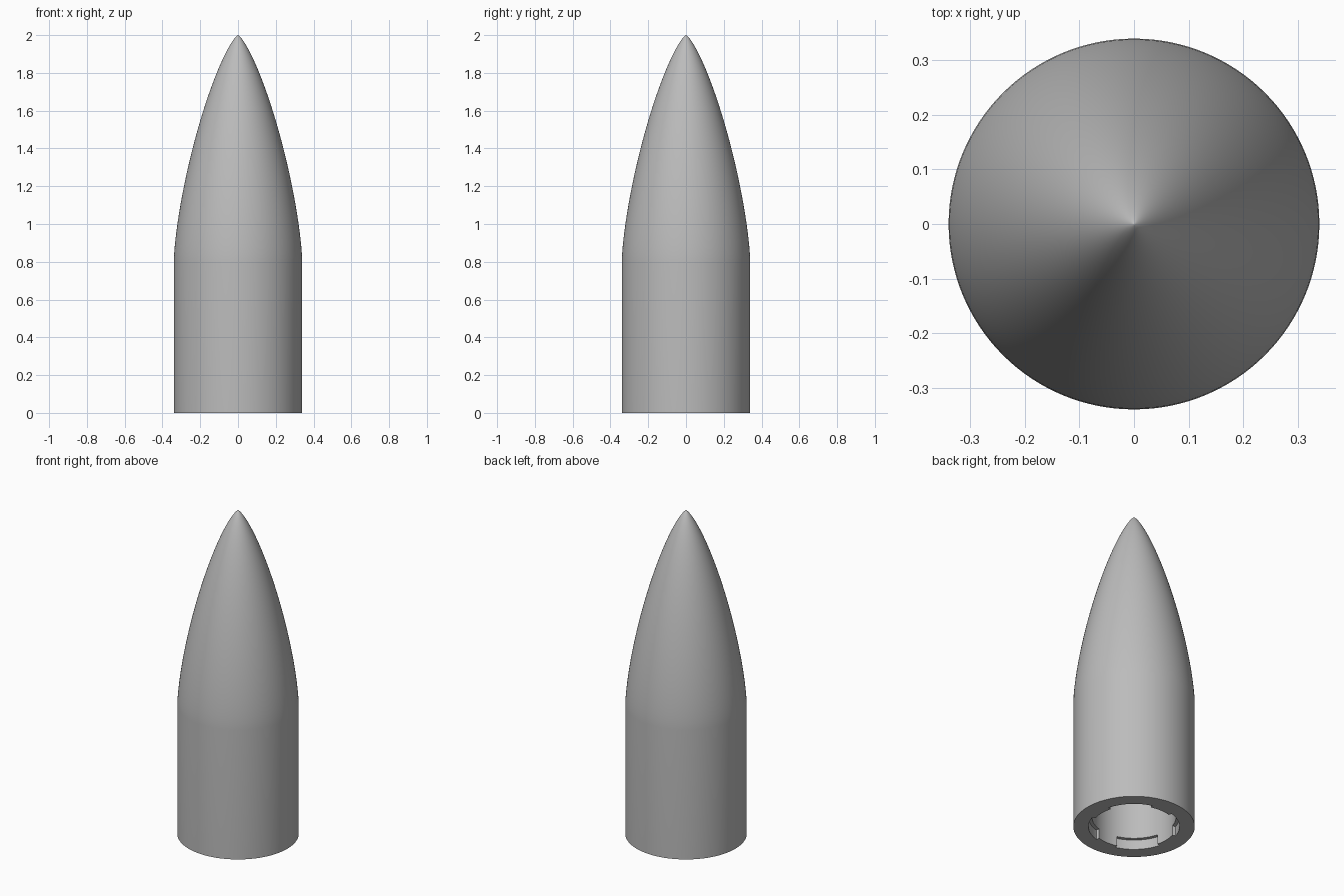
import bpy, bmesh, math

cube = bpy.data.objects.get("Cube")
if cube:
    bpy.data.objects.remove(cube, do_unlink=True)

RADIUS, BODY, TOTAL = 0.34, 0.8, 2.0
BORE, SOCKET, LEDGE = 0.235, 0.255, 0.06
SEGMENTS, RINGS = 128, 48

grey = bpy.data.materials.new("plain_grey")
grey.use_nodes = True
colour = (0.5, 0.5, 0.5, 1)
grey.diffuse_color = colour
grey.node_tree.nodes["Principled BSDF"].inputs["Base Color"].default_value = colour


def finish(bm, name):
    bmesh.ops.recalc_face_normals(bm, faces=bm.faces)
    mesh = bpy.data.meshes.new(name)
    bm.to_mesh(mesh)
    bm.free()
    obj = bpy.data.objects.new(name, mesh)
    bpy.context.collection.objects.link(obj)
    mesh.materials.append(grey)
    bpy.ops.object.select_all(action='DESELECT')
    obj.select_set(True)
    bpy.context.view_layer.objects.active = obj
    return obj


def lathe(profile, name):
    """Spin (radius, height) points around the vertical axis."""
    bm = bmesh.new()
    verts = [bm.verts.new((r, 0, z)) for r, z in profile]
    edges = [bm.edges.new(pair) for pair in zip(verts, verts[1:])]
    bmesh.ops.spin(bm, geom=verts + edges, cent=(0, 0, 0), axis=(0, 0, 1),
                   angle=math.tau, steps=SEGMENTS, use_duplicate=False)
    bmesh.ops.remove_doubles(bm, verts=bm.verts, dist=0.00001)
    return finish(bm, name)


def nose_radius(z):
    """Slender rounded nose curve, tangent to the body."""
    t = math.acos(max(-1, min(1, 1 - 2 * (TOTAL - z) / (TOTAL - BODY))))
    return RADIUS * math.sqrt(max(0, t - math.sin(2 * t) / 2) / math.pi)


# Outer shell and socketed bore in one closed profile
nose = []
for i in range(RINGS + 1):
    z = BODY + (TOTAL - BODY) * math.sin(math.pi / 2 * i / RINGS)
    nose.append((nose_radius(z), z))
shell = lathe([(0, BODY), (BORE, BODY), (BORE, LEDGE), (SOCKET, LEDGE),
               (SOCKET, 0), (RADIUS, 0)] + nose, "nose_cone_shell")
bpy.ops.object.shade_smooth_by_angle(angle=math.radians(30))

# Four curved locking tabs inside the mouth
STEPS, HALF = 10, math.radians(16)
for k, side in enumerate(("left", "back", "right", "front")):
    bm = bmesh.new()
    angles = [k * math.pi / 2 - HALF + 2 * HALF * i / STEPS for i in range(STEPS + 1)]
    outline = [(BORE, a) for a in angles] + [(SOCKET + 0.005, a) for a in reversed(angles)]
    base = bm.faces.new([bm.verts.new((r * math.cos(a), r * math.sin(a), 0)) for r, a in outline])
    top = bmesh.ops.extrude_face_region(bm, geom=[base])["geom"]
    bmesh.ops.translate(bm, vec=(0, 0, LEDGE),
                        verts=[v for v in top if isinstance(v, bmesh.types.BMVert)])
    finish(bm, "locking_tab_" + side)
    bpy.ops.object.shade_smooth_by_angle(angle=math.radians(30))
